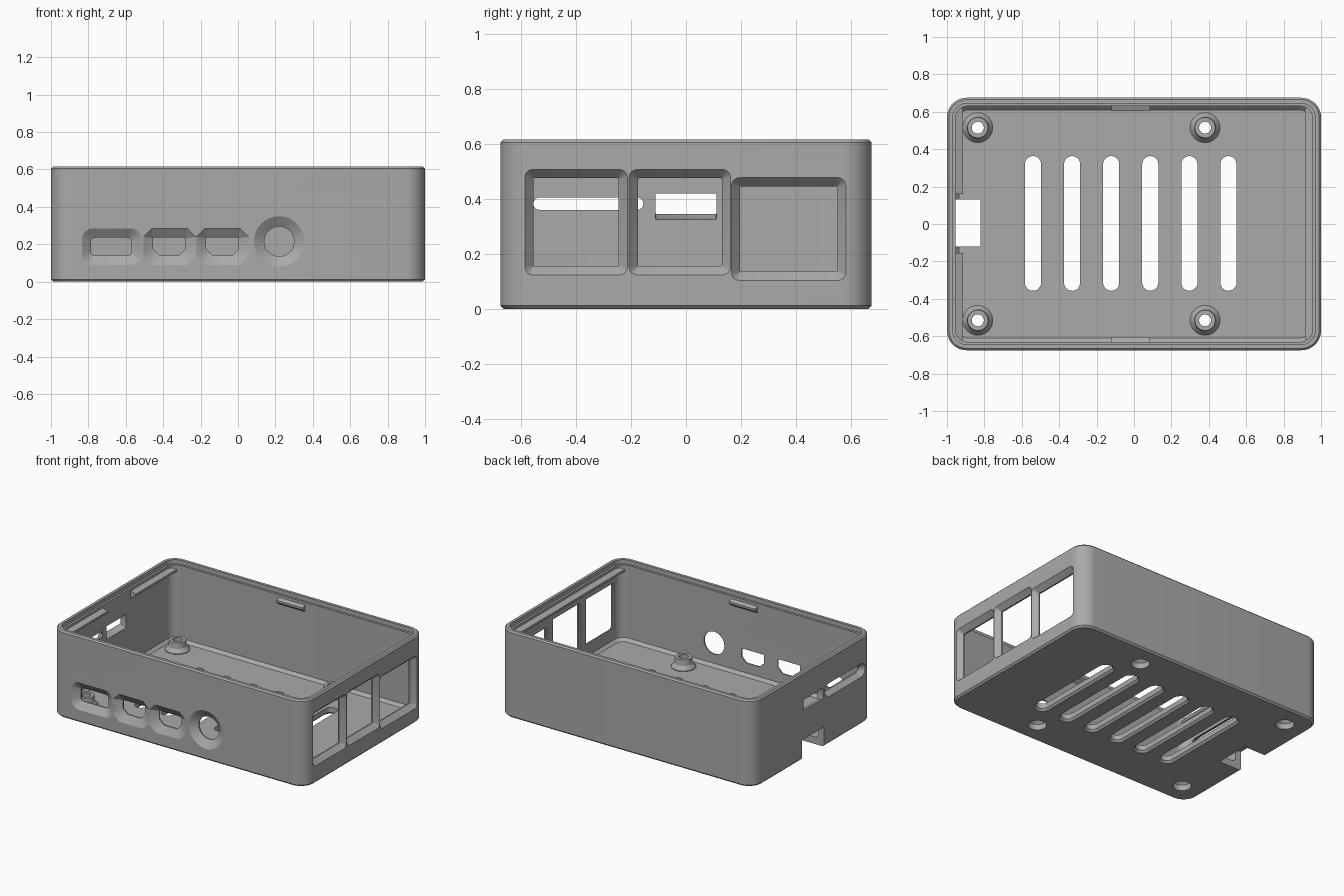
import bpy, bmesh, math

cube = bpy.data.objects.get("Cube")
if cube:
    bpy.data.objects.remove(cube, do_unlink=True)

grey = bpy.data.materials.new("plain grey plastic")
grey.use_nodes = True
COLOUR = (0.4, 0.4, 0.4, 1)
grey.diffuse_color = COLOUR
grey.node_tree.nodes["Principled BSDF"].inputs["Base Color"].default_value = COLOUR

WALL, FLOOR, HEIGHT = 0.045, 0.05, 0.615
HALF_X, HALF_Y = 1.0, 0.675


def rounded(u0, u1, v0, v1, r, seg=6):
    """Rounded rectangle outline."""
    pts = []
    corners = [(u1 - r, v1 - r), (u0 + r, v1 - r), (u0 + r, v0 + r), (u1 - r, v0 + r)]
    for k, (cu, cv) in enumerate(corners):
        for i in range(seg + 1):
            a = (k + i / seg) * math.pi / 2
            pts.append((cu + r * math.cos(a), cv + r * math.sin(a)))
    return pts


def circle(u, v, r, n=32):
    return [(u + r * math.cos(2 * math.pi * i / n),
             v + r * math.sin(2 * math.pi * i / n)) for i in range(n)]


def loft(name, axis, rings):
    """Solid through (outline, level) rings stacked along an axis."""
    place = {"x": lambda u, v, w: (w, u, v),
             "y": lambda u, v, w: (u, w, v),
             "z": lambda u, v, w: (u, v, w)}[axis]
    bm = bmesh.new()
    loops = [[bm.verts.new(place(u, v, w)) for u, v in outline] for outline, w in rings]
    for a, b in zip(loops, loops[1:]):
        for i in range(len(a)):
            j = (i + 1) % len(a)
            bm.faces.new((a[i], a[j], b[j], b[i]))
    bm.faces.new(loops[0])
    bm.faces.new(loops[-1])
    bmesh.ops.recalc_face_normals(bm, faces=bm.faces)
    mesh = bpy.data.meshes.new(name)
    bm.to_mesh(mesh)
    bm.free()
    mesh.materials.append(grey)
    obj = bpy.data.objects.new(name, mesh)
    bpy.context.collection.objects.link(obj)
    return obj


def combine(target, tool, operation="DIFFERENCE"):
    """Apply a boolean and discard the tool."""
    mod = target.modifiers.new("bool", "BOOLEAN")
    mod.operation, mod.solver, mod.object = operation, "EXACT", tool
    bpy.context.view_layer.objects.active = target
    bpy.ops.object.modifier_apply(modifier=mod.name)
    bpy.data.objects.remove(tool, do_unlink=True)


def plan(inset, r):
    return rounded(inset - HALF_X, HALF_X - inset, inset - HALF_Y, HALF_Y - inset, r, 10)


def port(axis, side, hole, mouth, depth=0.035):
    """Through hole with a funnel-shaped mouth on the outer wall."""
    face = side * (HALF_X if axis == "x" else HALF_Y)
    combine(case, loft("port_cutter", axis, [
        (hole, face - side * 0.12), (hole, face - side * depth),
        (mouth, face), (mouth, face + side * 0.05)]))


# Tray with softened rims
case = loft("case_base", "z", [
    (plan(0.012, 0.095), 0), (plan(0, 0.105), 0.012),
    (plan(0, 0.105), HEIGHT - 0.01), (plan(0.01, 0.095), HEIGHT)])
combine(case, loft("cavity", "z", [
    (plan(WALL + 0.02, 0.05), FLOOR), (plan(WALL, 0.065), FLOOR + 0.02),
    (plan(WALL, 0.065), HEIGHT - 0.03), (plan(WALL - 0.015, 0.08), HEIGHT - 0.03),
    (plan(WALL - 0.015, 0.08), HEIGHT + 0.1)]))

# Standoffs and their screw holes
for x in (-0.835, 0.38):
    for y in (-0.515, 0.515):
        combine(case, loft("standoff", "z", [
            (circle(x, y, 0.08), FLOOR - 0.01), (circle(x, y, 0.08), FLOOR + 0.005),
            (circle(x, y, 0.06), FLOOR + 0.03), (circle(x, y, 0.055), 0.12)]), "UNION")
        combine(case, loft("screw_hole", "z", [
            (circle(x, y, 0.06), -0.05), (circle(x, y, 0.06), 0.04),
            (circle(x, y, 0.032), 0.065), (circle(x, y, 0.032), 0.2)]))

# Floor vents
for i in range(6):
    x = -0.54 + 0.209 * i

    def slot(grow):
        w = 0.043 + grow
        return rounded(x - w, x + w, -0.357 - grow, 0.363 + grow, w * 0.999, 8)

    combine(case, loft("vent", "z", [
        (slot(0.014), -0.05), (slot(0.014), 0), (slot(0), 0.014),
        (slot(0), FLOOR + 0.03)]))

# Front connectors: rounded, two tapered, one round
port("y", -1, rounded(-0.785, -0.57, 0.14, 0.235, 0.02),
     rounded(-0.835, -0.515, 0.09, 0.285, 0.06))


def tapered(c, w, z0, z1, cut):
    return [(c - w, z1), (c - w, z0 + cut), (c - w + cut, z0),
            (c + w - cut, z0), (c + w, z0 + cut), (c + w, z1)]


def mouth_shape(c, w, z0, z1, cut):
    return [(c - w + cut, z1), (c - w, z1 - cut), (c - w, z0 + cut), (c - w + cut, z0),
            (c + w - cut, z0), (c + w, z0 + cut), (c + w, z1 - cut), (c + w - cut, z1)]


for c in (-0.367, -0.083):
    hole = tapered(c, 0.087, 0.14, 0.235, 0.035)
    hole = [(c - 0.085, 0.235)] + [(c - 0.087, 0.233)] + hole[1:5] + \
           [(c + 0.087, 0.233), (c + 0.085, 0.235)]
    port("y", -1, hole, mouth_shape(c, 0.139, 0.09, 0.285, 0.045))
port("y", -1, circle(0.22, 0.215, 0.08), circle(0.22, 0.215, 0.135))

# Large side connectors
for y0, y1, z0, z1 in ((-0.555, -0.245, 0.155, 0.475),
                       (-0.175, 0.13, 0.155, 0.475),
                       (0.197, 0.55, 0.135, 0.445)):
    m = 0.032
    port("x", 1, rounded(y0, y1, z0, z1, 0.003, 4),
         rounded(y0 - m, y1 + m, z0 - m, z1 + m, 0.03, 4))

# Long slot, small window and card notch on the opposite wall
port("x", -1, rounded(-0.555, -0.155, 0.36, 0.405, 0.022),
     rounded(-0.58, -0.13, 0.335, 0.43, 0.047))
port("x", -1, rounded(-0.11, 0.11, 0.325, 0.42, 0.002, 2),
     rounded(-0.11, 0.11, 0.345, 0.42, 0.002, 2), 0.043)
notch = rounded(-1.1, -0.82, -0.12, 0.13, 0.005, 2)
combine(case, loft("card_notch", "z", [(notch, -0.1), (notch, 0.14)]))

# Snap ridges along the short walls
for name, side, y0, y1 in (("snap_ridge_left", 1, -0.62, 0.62),
                           ("snap_ridge_right_front", -1, -0.62, -0.155),
                           ("snap_ridge_right_back", -1, 0.16, 0.62)):
    wall = side * (HALF_X - WALL + 0.01)
    tip = side * 0.915
    wedge = [(wall, 0.51), (tip, 0.54), (tip, 0.555), (wall, 0.57)]
    loft(name, "y", [(wedge, y0), (wedge, y1)])

# Snap tabs on the long walls
for name, side in (("snap_tab_front", -1), ("snap_tab_back", 1)):
    wall, tip = side * (HALF_Y - WALL + 0.01), side * 0.604
    wedge = [(wall, 0.51), (tip, 0.54), (tip, 0.555), (wall, 0.57)]
    loft(name, "x", [(wedge, -0.12), (wedge, 0.085)])

# Soft curves with crisp edges on the tray
bpy.ops.object.select_all(action="DESELECT")
case.select_set(True)
bpy.context.view_layer.objects.active = case
bpy.ops.object.shade_smooth_by_angle(angle=math.radians(25))
